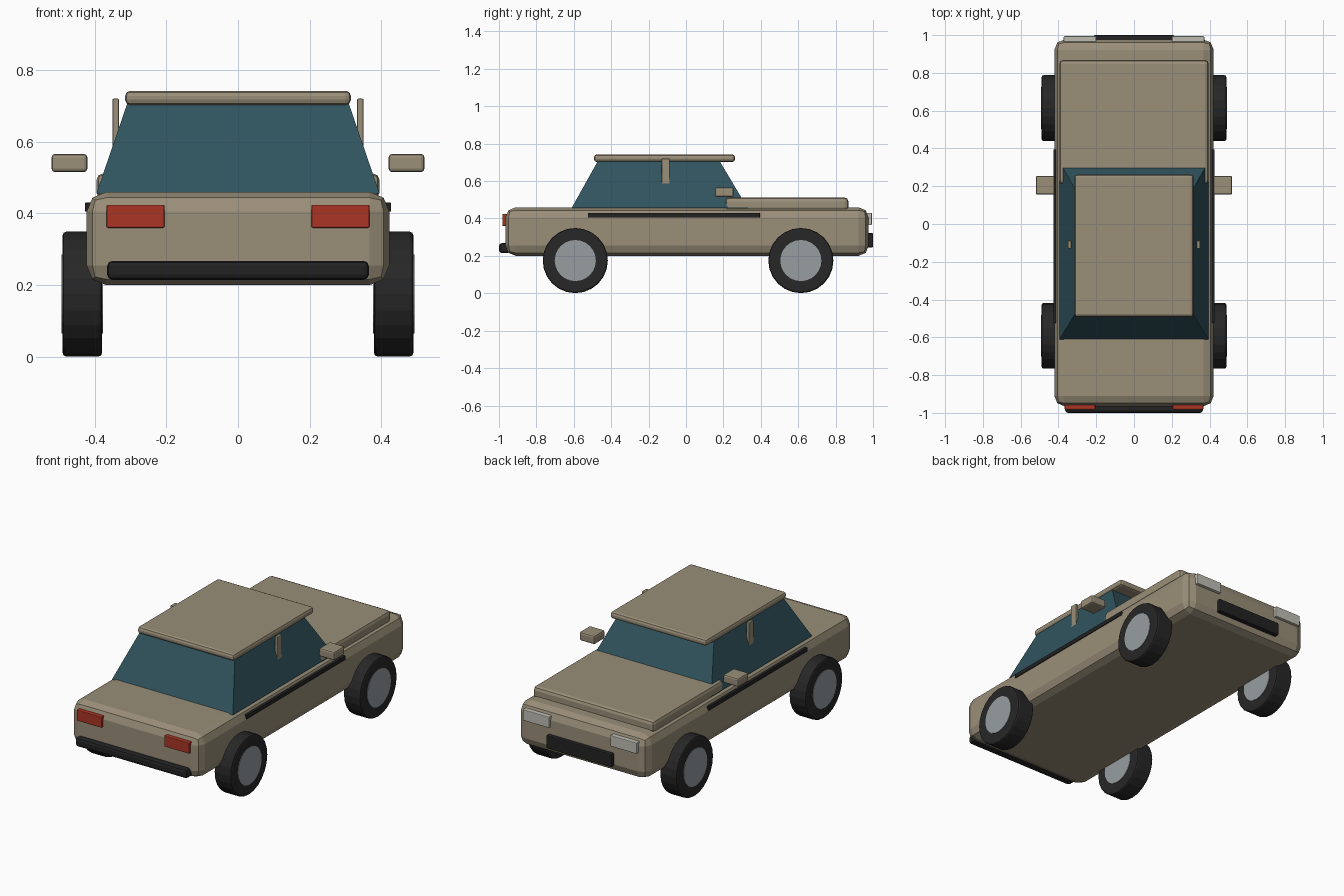
import bpy, bmesh, math
from mathutils import Matrix

if "Cube" in bpy.data.objects:
    bpy.data.objects.remove(bpy.data.objects["Cube"])


def material(name, rgb):
    m = bpy.data.materials.new(name)
    m.diffuse_color = (*rgb, 1)
    m.use_nodes = True
    m.node_tree.nodes["Principled BSDF"].inputs["Base Color"].default_value = m.diffuse_color
    return m


PAINT = material("beige paint", (0.32, 0.272, 0.19))
GLASS = material("teal glass", (0.03, 0.088, 0.112))
RUBBER = material("black rubber", (0.02, 0.02, 0.021))
TRIM = material("black trim", (0.016, 0.016, 0.017))
METAL = material("grey hub", (0.31, 0.34, 0.355))
RED = material("red lens", (0.40, 0.035, 0.018))
LAMP = material("pale lens", (0.52, 0.51, 0.45))


def finish(bm, name, mat, bevel, segments):
    me = bpy.data.meshes.new(name)
    bmesh.ops.recalc_face_normals(bm, faces=bm.faces)
    bm.to_mesh(me)
    bm.free()
    ob = bpy.data.objects.new(name, me)
    bpy.context.collection.objects.link(ob)
    me.materials.append(mat)
    if bevel:
        mod = ob.modifiers.new("edge", 'BEVEL')
        mod.width = bevel
        mod.segments = segments
        mod.limit_method = 'ANGLE'
        mod.angle_limit = math.radians(40)
    return ob


def box(name, x, y, z, mat, bevel=0.0, segments=2):
    """Box from (min, max) ranges."""
    bm = bmesh.new()
    bmesh.ops.create_cube(bm, size=1)
    for v in bm.verts:
        v.co = [(r[0] + r[1]) / 2 + c * (r[1] - r[0]) for r, c in zip((x, y, z), v.co)]
    return finish(bm, name, mat, bevel, segments)


def disc(name, x, y, z, radius, width, mat, sides, bevel=0.0):
    """Cylinder lying along x."""
    bm = bmesh.new()
    bmesh.ops.create_cone(bm, cap_ends=True, segments=sides, radius1=radius, radius2=radius,
                          depth=width,
                          matrix=Matrix.Translation((x, y, z)) @ Matrix.Rotation(math.pi / 2, 4, 'Y'))
    return finish(bm, name, mat, bevel, 2)


def span(side, a, b):
    return tuple(sorted((side * a, side * b)))


# Body, hood and roof
box("body", (-0.422, 0.422), (-0.965, 0.977), (0.2, 0.46), PAINT, 0.055, 2)
box("hood", (-0.395, 0.395), (0.21, 0.868), (0.44, 0.512), PAINT, 0.02)
box("roof", (-0.315, 0.315), (-0.492, 0.262), (0.702, 0.742), PAINT, 0.015)

# Tapered glass cabin
cabin = box("cabin_glass", (-0.395, 0.395), (-0.612, 0.33), (0.455, 0.715), GLASS)
for v in cabin.data.vertices:
    if v.co.z > 0.6:
        v.co.x = math.copysign(0.306, v.co.x)
        v.co.y = 0.175 if v.co.y > 0 else -0.467

# Parts on both sides
for s, label in ((-1, "left"), (1, "right")):
    box(label + "_mirror", span(s, 0.42, 0.52), (0.155, 0.255), (0.515, 0.566), PAINT, 0.01)
    box(label + "_pillar", span(s, 0.332, 0.35), (-0.13, -0.088), (0.582, 0.72), PAINT, 0.003)
    box(label + "_side_trim", span(s, 0.40, 0.427), (-0.525, 0.395), (0.405, 0.43), TRIM, 0.003)
    box(label + "_tail_light", span(s, 0.205, 0.367), (-0.982, -0.94), (0.36, 0.424), RED, 0.004)
    box(label + "_headlight", span(s, 0.2, 0.372), (0.95, 0.994), (0.365, 0.43), LAMP, 0.004)
    for y, end in ((-0.592, "rear"), (0.614, "front")):
        disc(f"{label}_{end}_tyre", s * 0.434, y, 0.175, 0.174, 0.11, RUBBER, 24, 0.01)
        disc(f"{label}_{end}_hub", s * 0.434, y, 0.175, 0.11, 0.116, METAL, 24)

# Bumper and grille
box("rear_bumper", (-0.365, 0.365), (-1.0, -0.94), (0.215, 0.268), TRIM, 0.015)
box("front_grille", (-0.213, 0.213), (0.95, 1.0), (0.245, 0.322), TRIM, 0.005)
